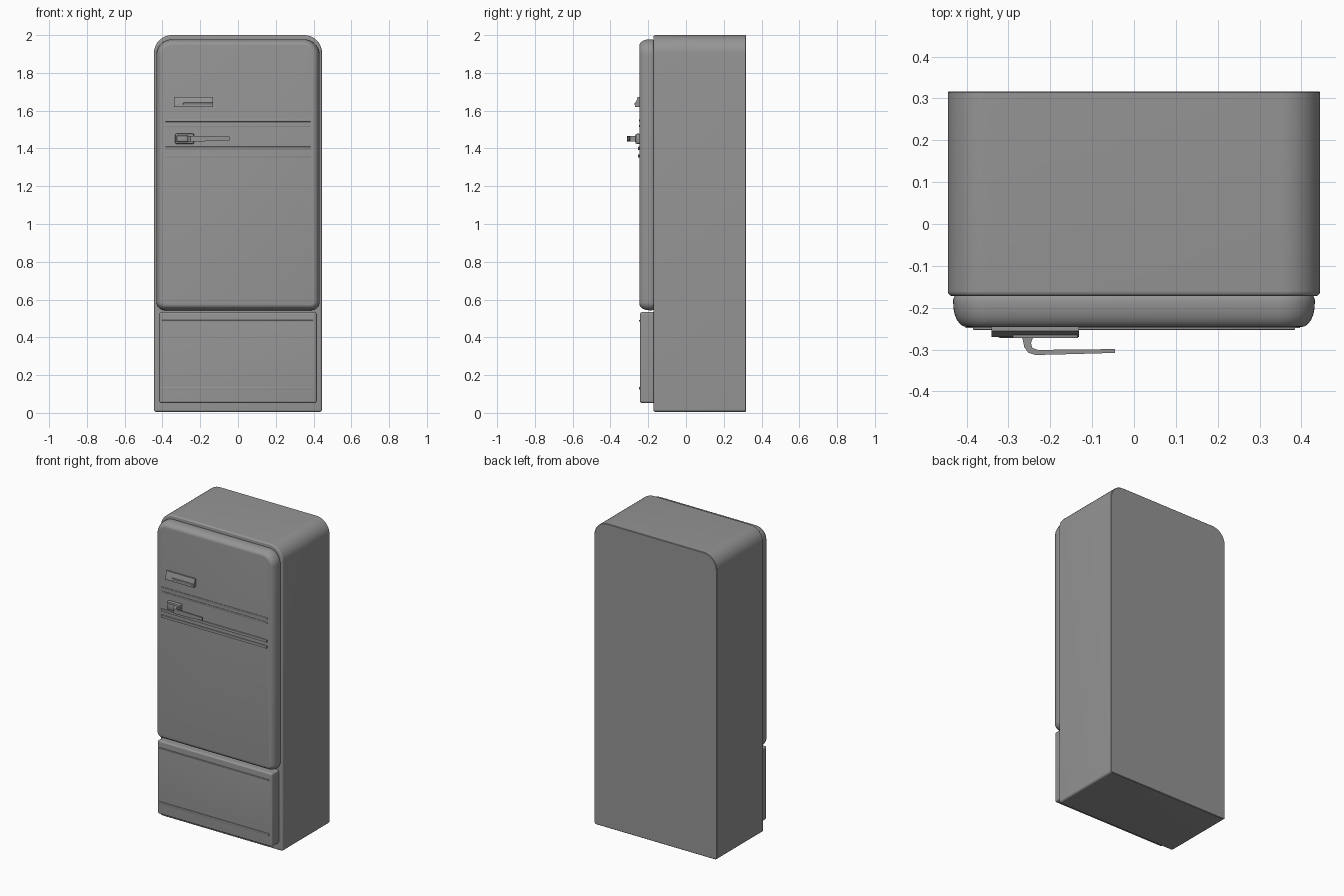
import bpy, bmesh, math

if "Cube" in bpy.data.objects:
    bpy.data.objects.remove(bpy.data.objects["Cube"], do_unlink=True)

grey = bpy.data.materials.new("enamel grey")
grey.use_nodes = True
colour = (0.3, 0.3, 0.3, 1)
grey.diffuse_color = colour
grey.node_tree.nodes["Principled BSDF"].inputs["Base Color"].default_value = colour


def finish(name, bm, angle=35):
    bmesh.ops.recalc_face_normals(bm, faces=bm.faces)
    mesh = bpy.data.meshes.new(name)
    bm.to_mesh(mesh)
    bm.free()
    ob = bpy.data.objects.new(name, mesh)
    bpy.context.collection.objects.link(ob)
    mesh.materials.append(grey)
    bpy.ops.object.select_all(action='DESELECT')
    ob.select_set(True)
    bpy.context.view_layer.objects.active = ob
    bpy.ops.object.shade_smooth_by_angle(angle=math.radians(angle))
    return ob


def outline(w, z0, z1, r_top, r_bot, inset, steps=10):
    """Rounded rectangle in x and z, shrunk by inset."""
    pts = []
    corners = [(1, 1, r_top), (-1, 1, r_top), (-1, -1, r_bot), (1, -1, r_bot)]
    for i, (sx, sz, r) in enumerate(corners):
        cx, cz = sx * (w - r), (z1 - r if sz > 0 else z0 + r)
        rr = r - inset
        for k in range(steps + 1):
            a = math.pi / 2 * (i + k / steps)
            pts.append((cx + rr * math.cos(a), cz + rr * math.sin(a)))
    return pts


def panel(name, w, z0, z1, r_top, r_bot, rings):
    """Loft of rounded rectangles; rings are (y, inset) from back to front."""
    bm = bmesh.new()
    loops = [[bm.verts.new((x, y, z)) for x, z in outline(w, z0, z1, r_top, r_bot, d)]
             for y, d in rings]
    n = len(loops[0])
    for a, b in zip(loops, loops[1:]):
        for i in range(n):
            j = (i + 1) % n
            bm.faces.new((a[i], a[j], b[j], b[i]))
    bm.faces.new(loops[0])
    bm.faces.new(loops[-1])
    return finish(name, bm)


def round_edge(y_front, depth, inset, steps=6):
    """Quarter-ellipse rings ending on the front plane."""
    ts = [math.pi / 2 * k / steps for k in range(steps + 1)]
    return [(y_front + depth * (1 - math.sin(t)), inset * (1 - math.cos(t))) for t in ts]


def bar(name, x0, x1, y0, y1, z0, z1, bevel=0.002):
    bm = bmesh.new()
    bmesh.ops.create_cube(bm, size=1)
    for v in bm.verts:
        v.co = ((x0 + x1) / 2 + v.co.x * (x1 - x0),
                (y0 + y1) / 2 + v.co.y * (y1 - y0),
                (z0 + z1) / 2 + v.co.z * (z1 - z0))
    bmesh.ops.bevel(bm, geom=bm.edges[:], offset=bevel, segments=2, profile=0.5,
                    affect='EDGES')
    return finish(name, bm)


def prism(name, pts, axis, lo, hi):
    """Extrude a closed profile along x (pts are y, z)."""
    bm = bmesh.new()
    ends = [[bm.verts.new((e, a, b) if axis == 'x' else (a, b, e)) for a, b in pts]
            for e in (lo, hi)]
    n = len(pts)
    for i in range(n):
        j = (i + 1) % n
        bm.faces.new((ends[0][i], ends[0][j], ends[1][j], ends[1][i]))
    bm.faces.new(ends[0])
    bm.faces.new(ends[1])
    return finish(name, bm)


# Cabinet, upper door and lower drawer front
panel("cabinet", 0.445, 0.005, 2.0, 0.095, 0.014,
      [(0.317, 0.003), (0.314, 0)] + round_edge(-0.172, 0.012, 0.01))
panel("door", 0.432, 0.543, 1.978, 0.085, 0.045,
      [(-0.165, 0.008), (-0.175, 0.002), (-0.18, 0)] + round_edge(-0.246, 0.055, 0.032, 8))
panel("lower_panel", 0.417, 0.052, 0.534, 0.012, 0.012,
      [(-0.165, 0.0)] + round_edge(-0.243, 0.012, 0.01))

# Trim strips across the door
for name, z, half, y in (("upper_trim_a", 1.547, 0.006, -0.249),
                         ("upper_trim_b", 1.519, 0.006, -0.249),
                         ("lower_trim_a", 1.400, 0.009, -0.253),
                         ("lower_trim_b", 1.360, 0.009, -0.253)):
    bar(name, -0.385, 0.385, y, -0.24, z - half, z + half, 0.0025)

# Trim strips on the lower panel
for name, z, half in (("panel_trim_top", 0.487, 0.004), ("panel_trim_bottom", 0.130, 0.007)):
    bar(name, -0.403, 0.397, -0.249, -0.238, z - half, z + half)

# Sloping badge plate with a raised bar
prism("badge_plate", [(-0.24, 1.672), (-0.256, 1.672), (-0.270, 1.628), (-0.270, 1.620),
                      (-0.24, 1.620)], 'x', -0.34, -0.132)
bar("badge_bar", -0.29, -0.134, -0.273, -0.255, 1.630, 1.642)

# Latch mount and lever
bar("latch_mount", -0.333, -0.232, -0.268, -0.24, 1.424, 1.478, 0.008)
bar("latch_boss", -0.325, -0.262, -0.272, -0.26, 1.435, 1.468, 0.004)
outer = [(-0.276, -0.262), (-0.266, -0.275), (-0.262, -0.295), (-0.252, -0.308),
         (-0.235, -0.313), (-0.15, -0.311), (-0.045, -0.308)]
inner = [(-0.045, -0.299), (-0.15, -0.300), (-0.230, -0.301), (-0.243, -0.296),
         (-0.246, -0.285), (-0.243, -0.275), (-0.236, -0.262)]
lever = prism("latch_lever", outer + inner, 'z', 1.437, 1.467)
# Narrow the lever towards its tip
for v in lever.data.vertices:
    t = max(0, (v.co.x + 0.2) / 0.155)
    v.co.z = 1.453 + (v.co.z - 1.453) * (1 - 0.3 * t)
